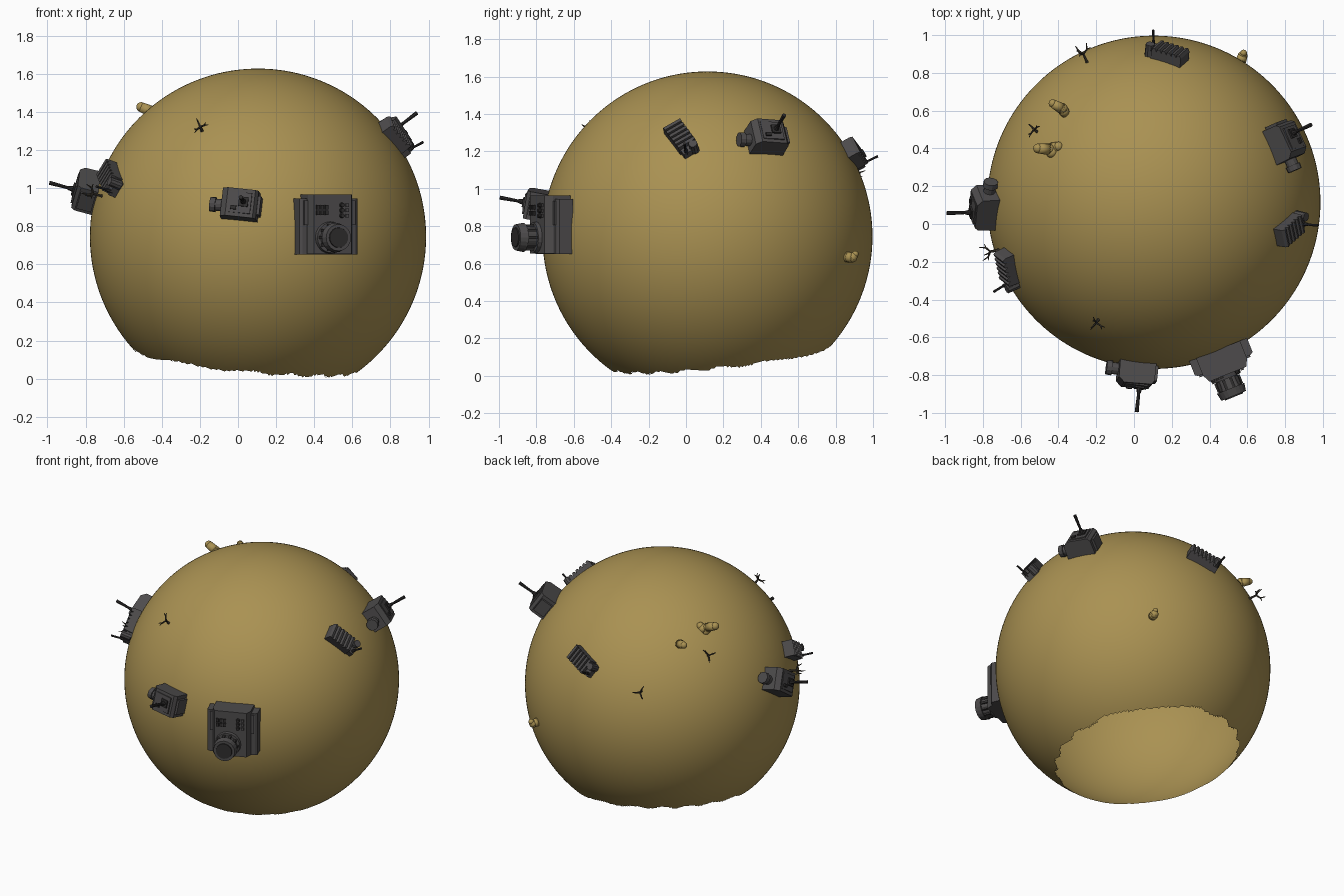
import bpy, bmesh, math, random
from mathutils import Vector, Matrix

if "Cube" in bpy.data.objects:
    bpy.data.objects.remove(bpy.data.objects["Cube"])

random.seed(4)
C = Vector((0.105, 0.115, 0.745))   # globe centre
R = 0.882                           # globe radius


def material(name, rgb):
    m = bpy.data.materials.new(name)
    m.diffuse_color = (*rgb, 1)
    m.use_nodes = True
    m.node_tree.nodes["Principled BSDF"].inputs["Base Color"].default_value = m.diffuse_color
    return m


TAN = material("sandy_tan", (0.40, 0.285, 0.085))
GREY = material("machine_grey", (0.075, 0.071, 0.072))
DARK = material("dark_metal", (0.028, 0.026, 0.026))
TWIG = material("dry_twig", (0.05, 0.042, 0.03))


def finish(bm, name, mats, matrix=Matrix(), smooth=False):
    bmesh.ops.recalc_face_normals(bm, faces=bm.faces)
    me = bpy.data.meshes.new(name)
    for f in bm.faces:
        f.smooth = smooth
    bm.to_mesh(me)
    bm.free()
    for m in mats:
        me.materials.append(m)
    ob = bpy.data.objects.new(name, me)
    ob.matrix_world = matrix
    bpy.context.collection.objects.link(ob)
    return ob


def paint(verts, index):
    for f in {f for v in verts for f in v.link_faces}:
        f.material_index = index


def box(bm, center, size, mat=0):
    m = Matrix.Translation(center) @ Matrix.Diagonal((*size, 1))
    paint(bmesh.ops.create_cube(bm, size=1, matrix=m)["verts"], mat)


def tube(bm, a, b, r1, r2, seg=8, mat=0):
    a, b = Vector(a), Vector(b)
    rot = (b - a).to_track_quat('Z', 'Y').to_matrix().to_4x4()
    m = Matrix.Translation((a + b) / 2) @ rot
    paint(bmesh.ops.create_cone(bm, cap_ends=True, segments=seg, radius1=r1, radius2=r2,
                                depth=(b - a).length, matrix=m)["verts"], mat)


def prism(bm, pts, v0, v1, mat=0):
    """Profile in (u, n), extruded along v."""
    lo = [bm.verts.new((u, v0, n)) for u, n in pts]
    hi = [bm.verts.new((u, v1, n)) for u, n in pts]
    k = len(pts)
    bm.faces.new(lo)
    bm.faces.new(hi[::-1])
    for i in range(k):
        bm.faces.new((lo[i], hi[i], hi[(i + 1) % k], lo[(i + 1) % k]))
    paint(lo + hi, mat)


def on_globe(pos, u):
    """Frame on the globe under pos: x along u, z outward."""
    n = (Vector(pos) - C).normalized()
    u = Vector(u)
    u = (u - n * u.dot(n)).normalized()
    m = Matrix((u, n.cross(u), n)).transposed().to_4x4()
    m.translation = C + n * R
    return m


# Hollow globe with a tilted, ragged opening below
bm = bmesh.new()
bmesh.ops.create_icosphere(bm, subdivisions=7, radius=R, matrix=Matrix.Translation(C))
cut = [f for f in bm.faces for c in [f.calc_center_median()]
       if c.z < 0.086 - 0.097 * (c.x - C.x) + 0.106 * (c.y - C.y) + 0.008 * math.sin(23 * c.x + 31 * c.y)]
bmesh.ops.delete(bm, geom=cut, context='FACES')
finish(bm, "globe_shell", [TAN], smooth=True)

# Large front unit with lens
a = math.radians(22)
f = Vector((math.sin(a), -math.cos(a), 0))
r = Vector((math.cos(a), math.sin(a), 0))
M = Matrix((r, Vector((0, 0, 1)), f)).transposed().to_4x4()
M.translation = (0.445, -0.665, 0.81)
bm = bmesh.new()
prism(bm, [(-.165, 0), (-.165, .08), (-.15, .09), (.15, .09), (.165, .08), (.165, 0)], -.158, .135)
prism(bm, [(-.125, 0), (-.125, .10), (-.105, .14), (.105, .14), (.125, .10), (.125, 0)], -.156, .155)
for s in (-1, 1):
    box(bm, (s * .135, .06, .09), (.02, .13, .02))
for i in range(3):                       # key pad
    for j in range(2):
        box(bm, (-.085 + i * .024, .06 + j * .03, .143), (.018, .024, .012), 1)
for j in range(3):                       # knobs
    tube(bm, (.05, .045 + j * .028, .14), (.05, .045 + j * .028, .158), .013, .011, 10, 1)
    box(bm, (.08, .045 + j * .028, .143), (.018, .018, .012), 0)
L = (-.015, -.07)
tube(bm, (*L, .135), (*L, .16), .085, .08, 20)
tube(bm, (*L, .16), (*L, .215), .062, .066, 20)
for i in range(10):                      # barrel ribs
    t = i * math.tau / 10
    box(bm, (L[0] + .064 * math.cos(t), L[1] + .064 * math.sin(t), .188), (.016, .016, .05), 1)
tube(bm, (*L, .215), (*L, .258), .078, .07, 20)
tube(bm, (*L, .25), (*L, .264), .055, .052, 20, 1)
finish(bm, "lens_unit", [GREY, DARK], M)


# Sensor boxes with a rod aerial and a side barrel
def sensor_box(name, pos, u):
    bm = bmesh.new()
    prism(bm, [(-.10, -.05), (-.10, .085), (-.085, .105), (.06, .112), (.09, .085), (.095, -.05)], -.075, .075)
    box(bm, (-.01, 0, .10), (.12, .11, .03))
    box(bm, (-.105, 0, .04), (.02, .10, .08))
    tube(bm, (.09, .01, .03), (.125, .01, .03), .032, .032, 12)
    tube(bm, (.125, .01, .03), (.155, .01, .03), .04, .038, 12)
    box(bm, (-.03, -.005, .117), (.05, .05, .015), 1)
    box(bm, (.02, .03, .117), (.03, .02, .015), 1)
    tube(bm, (-.03, -.005, .11), (-.03, -.005, .15), .018, .010, 8, 1)
    tube(bm, (-.03, -.005, .15), (-.03, -.005, .25), .008, .011, 8, 1)
    finish(bm, name, [GREY, DARK], on_globe(pos, u))


sensor_box("front_sensor_box", (0.005, -.80, .915), (-1, 0, .12))
sensor_box("left_sensor_box", (-.80, .09, .99), (.25, .8, .5))
sensor_box("right_sensor_box", (.80, .43, 1.275), (.2, -1, -.1))


# Ribbed radiators with an end knob and small aerial
def radiator(name, pos, u):
    bm = bmesh.new()
    pts = [(-.11, -.03)]
    for i in range(6):
        x = -.11 + i * .029
        pts += [(x, .045), (x + .010, .062), (x + .025, .058), (x + .027, .042)]
    pts += [(.068, -.03)]
    prism(bm, pts, -.052, .052)
    box(bm, (.08, 0, .01), (.04, .09, .05))
    tube(bm, (.085, .025, 0), (.085, .025, .065), .026, .024, 10)
    tube(bm, (.09, -.025, .02), (.09, -.025, .06), .012, .009, 8, 1)
    tube(bm, (.09, -.025, .06), (.098, -.025, .12), .006, .007, 8, 1)
    finish(bm, name, [GREY, DARK], on_globe(pos, u))


radiator("right_radiator", (.83, -.02, 1.26), (.12, .10, -.13))
radiator("left_radiator", (-.65, -.24, 1.04), (.03, -.17, -.10))
radiator("back_radiator", (.17, .90, 1.18), (-.18, .04, -.08))


# Bare twigs
def twig(name, pos, u, h):
    bm = bmesh.new()
    fork = Vector((.0, .006, h * .5))
    tube(bm, (0, 0, -.01), fork, .009, .006, 6)
    for k in range(3):
        t = k * math.tau / 3 + random.uniform(-.3, .3)
        d = Vector((math.cos(t), math.sin(t), 0))
        mid = fork + d * .028 + Vector((0, 0, h * .15))
        tip = mid + d * .012 + Vector((0, 0, h * .33))
        tube(bm, fork, mid, .006, .005, 6)
        tube(bm, mid, tip, .005, .002, 6)
        tube(bm, mid, mid + d * .022, .004, .002, 6)
    finish(bm, name, [TWIG], on_globe(pos, u))


twig("front_twig", (-.20, -.53, 1.32), (1, 0, 0), .06)
twig("left_twig", (-.72, -.14, .96), (0, 0, 1), .10)
twig("back_twig", (-.26, .88, 1.08), (1, 0, 0), .10)
twig("upper_twig", (-.51, .485, 1.25), (1, 0, 0), .045)


# Rounded sandy stumps
def stump(name, path):
    bm = bmesh.new()
    for (p, ra), (q, rb) in zip(path, path[1:]):
        tube(bm, p, q, ra, rb, 16)
    for p, ra in path:
        bmesh.ops.create_uvsphere(bm, u_segments=16, v_segments=10, radius=ra,
                                  matrix=Matrix.Translation(p))
    finish(bm, name, [TAN], smooth=True)


stump("upper_stump", [((-.42, .37, 1.37), .035), ((-.45, .395, 1.40), .030), ((-.508, .40, 1.425), .026)])
stump("upper_stump_side", [((-.43, .40, 1.37), .032), ((-.40, .41, 1.40), .026)])
stump("rear_stump", [((-.36, .58, 1.32), .024), ((-.38, .61, 1.345), .030), ((-.43, .638, 1.36), .022)])
stump("low_back_stump", [((.565, .86, .635), .028), ((.575, .89, .632), .026), ((.58, .905, .65), .018)])
